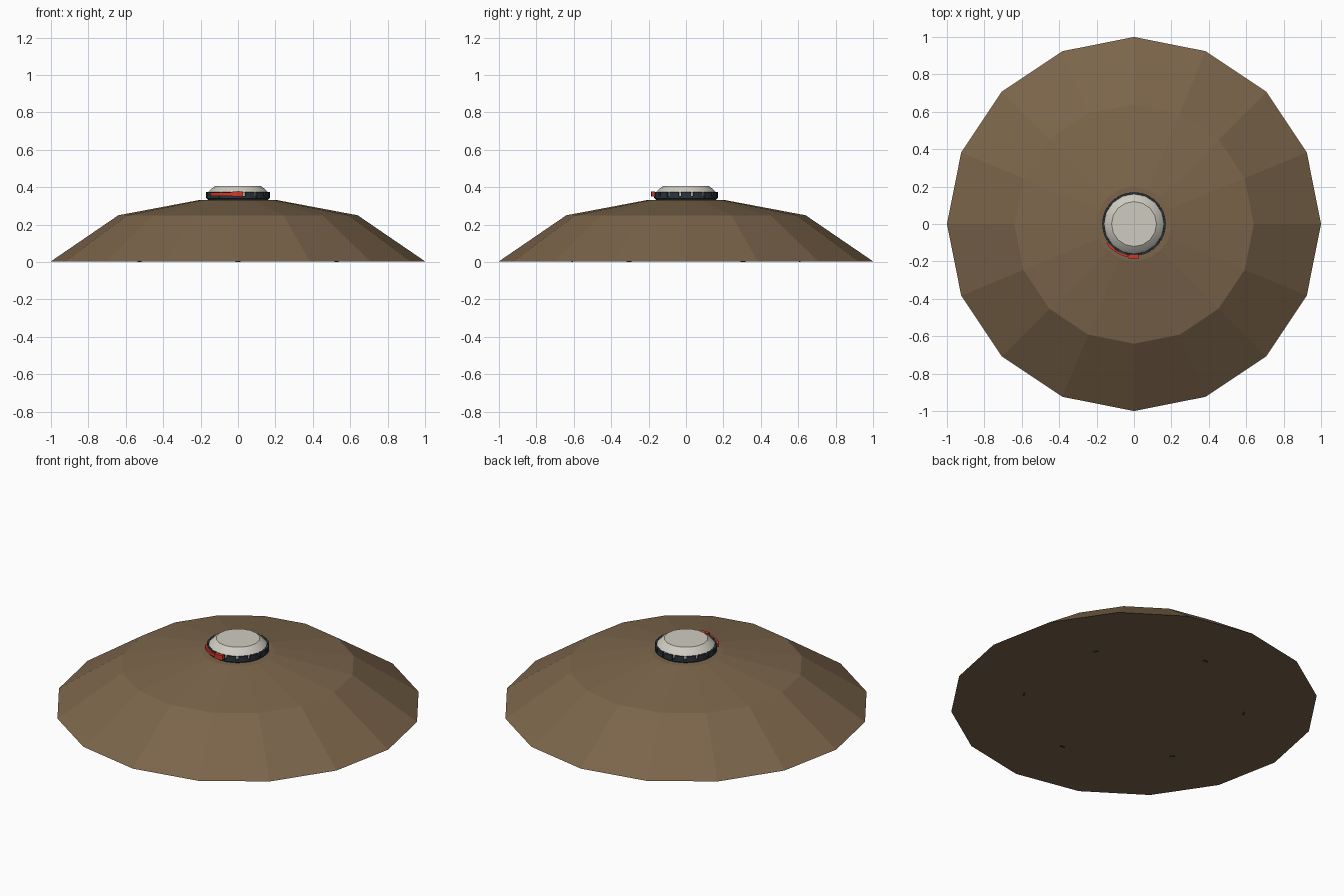
import bpy, bmesh, math
from math import sin, cos, pi, radians

if "Cube" in bpy.data.objects:
    bpy.data.objects.remove(bpy.data.objects["Cube"])


def material(name, rgb):
    m = bpy.data.materials.new(name)
    m.diffuse_color = (*rgb, 1)
    m.use_nodes = True
    m.node_tree.nodes["Principled BSDF"].inputs["Base Color"].default_value = m.diffuse_color
    return m


EARTH = material("earth", (0.2, 0.13, 0.07))
SHELL = material("pale_shell", (0.62, 0.6, 0.53))
DARK = material("dark_rubber", (0.025, 0.035, 0.045))
RED = material("red", (0.65, 0.04, 0.025))


def finish(name, bm, mat, smooth=False):
    bmesh.ops.recalc_face_normals(bm, faces=bm.faces)
    me = bpy.data.meshes.new(name)
    bm.to_mesh(me)
    bm.free()
    me.materials.append(mat)
    ob = bpy.data.objects.new(name, me)
    bpy.context.collection.objects.link(ob)
    if smooth:
        bpy.ops.object.select_all(action='DESELECT')
        ob.select_set(True)
        bpy.context.view_layer.objects.active = ob
        bpy.ops.object.shade_smooth_by_angle(angle=radians(30))
    return ob


def lathe(name, profile, sides, mat, smooth=False):
    """Closed solid of revolution from (radius, z) points, bottom to top."""
    bm = bmesh.new()
    rings = [[bm.verts.new((r * cos(2 * pi * i / sides), r * sin(2 * pi * i / sides), z))
              for i in range(sides)] for r, z in profile]
    for a, b in zip(rings, rings[1:]):
        for i in range(sides):
            j = (i + 1) % sides
            bm.faces.new((a[i], a[j], b[j], b[i]))
    bm.faces.new(rings[0][::-1])
    bm.faces.new(rings[-1])
    return finish(name, bm, mat, smooth)


def arc_block(bm, a0, a1, r0, r1, z0, z1, steps=1):
    """Curved bar between two angles in degrees."""
    sections = []
    for k in range(steps + 1):
        a = radians(a0 + (a1 - a0) * k / steps)
        sections.append([bm.verts.new((r * cos(a), r * sin(a), z))
                         for r, z in ((r0, z0), (r1, z0), (r1, z1), (r0, z1))])
    for s, t in zip(sections, sections[1:]):
        for i in range(4):
            j = (i + 1) % 4
            bm.faces.new((s[i], s[j], t[j], t[i]))
    bm.faces.new(sections[0][::-1])
    bm.faces.new(sections[-1])


# Faceted earth mound
lathe("earth_mound", [(1, 0.004), (0.64, 0.25), (0.2, 0.333)], 16, EARTH)

# Pale domed cap with flat lid
lathe("domed_cap", [(0.15, 0.30), (0.16, 0.345), (0.162, 0.372), (0.145, 0.39), (0.12, 0.408)],
      16, SHELL, True)

# Dark collar under the cap
lathe("lower_collar", [(0.15, 0.31), (0.16, 0.334), (0.168, 0.34), (0.168, 0.352), (0.155, 0.355)],
      32, DARK, True)

# Row of grip blocks round the collar
bm = bmesh.new()
for i in range(16):
    a = i * 22.5
    arc_block(bm, a - 8.7, a + 8.7, 0.15, 0.17, 0.342, 0.374, 2)
finish("grip_blocks", bm, DARK)

# Red lever hugging the front left, with a thicker end
bm = bmesh.new()
arc_block(bm, 215, 266, 0.169, 0.18, 0.353, 0.371, 8)
arc_block(bm, 261, 278, 0.167, 0.187, 0.35, 0.378, 2)
finish("red_lever", bm, RED)

# Six stake tips just showing under the mound
bm = bmesh.new()
for i in range(6):
    a = 30 + i * 60
    arc_block(bm, a - 1.3, a + 1.3, 0.604, 0.612, 0.0, 0.06)
finish("stake_tips", bm, DARK)
